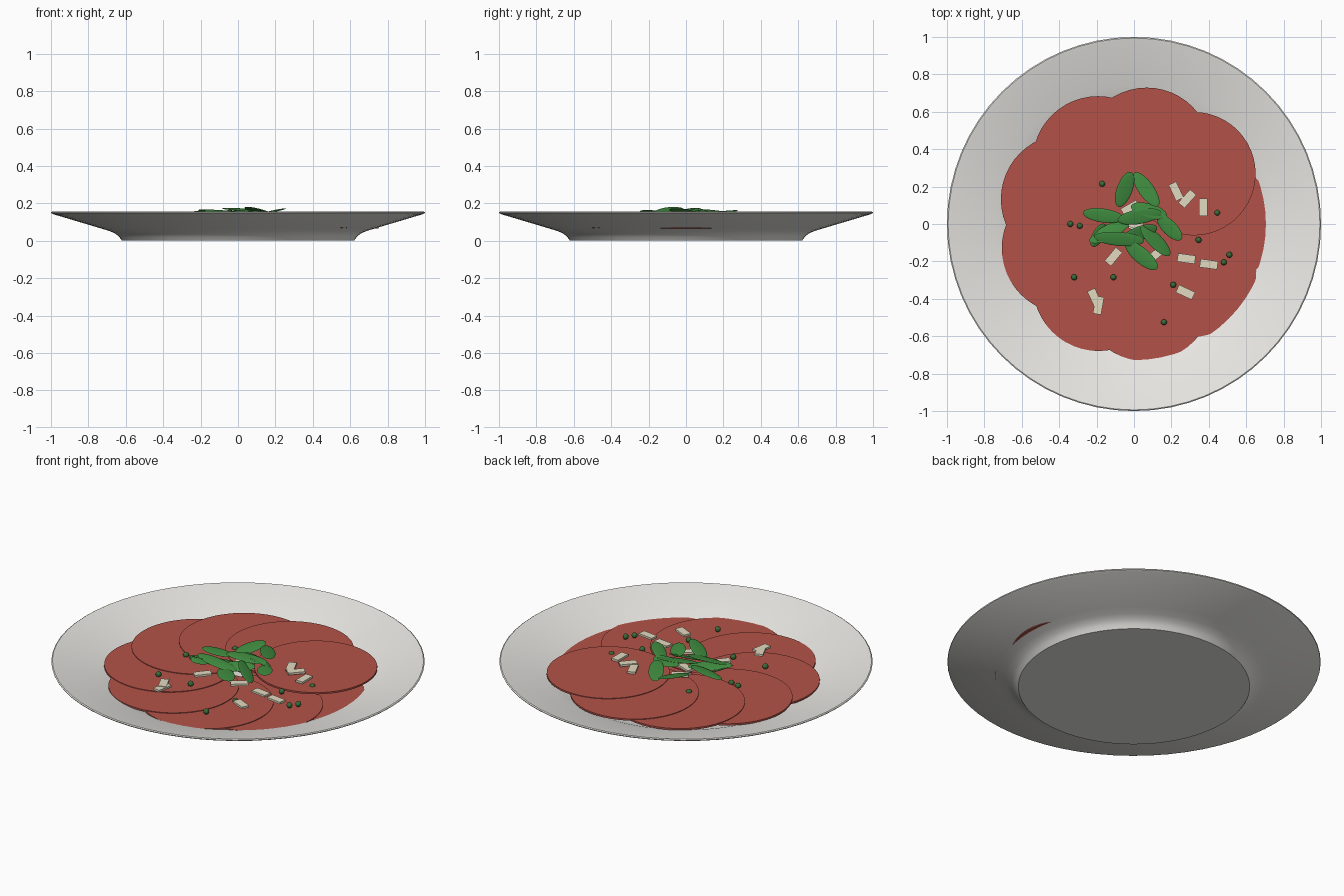
import bpy, bmesh
from math import radians, cos, sin, pi
from mathutils import Matrix, Vector, Euler

if "Cube" in bpy.data.objects:
    bpy.data.objects.remove(bpy.data.objects["Cube"])


def mat(name, rgb):
    m = bpy.data.materials.new(name)
    m.diffuse_color = (*rgb, 1)
    m.use_nodes = True
    m.node_tree.nodes["Principled BSDF"].inputs["Base Color"].default_value = m.diffuse_color
    return m


CERAMIC = mat("ceramic", (0.82, 0.81, 0.78))
MEAT = mat("meat", (0.45, 0.085, 0.065))
LEAF = mat("leaf_green", (0.05, 0.26, 0.05))
CREAM = mat("cheese_cream", (0.76, 0.70, 0.53))
CAPER = mat("caper_green", (0.04, 0.15, 0.04))


def finish(bm, name, material, smooth=True):
    bmesh.ops.recalc_face_normals(bm, faces=bm.faces)
    me = bpy.data.meshes.new(name)
    bm.to_mesh(me)
    bm.free()
    ob = bpy.data.objects.new(name, me)
    bpy.context.collection.objects.link(ob)
    me.materials.append(material)
    if smooth:
        bpy.ops.object.select_all(action='DESELECT')
        ob.select_set(True)
        bpy.context.view_layer.objects.active = ob
        bpy.ops.object.shade_smooth_by_angle(angle=radians(35))
    return ob


def place(loc, rot=(0, 0, 0), scale=(1, 1, 1)):
    r = Euler([radians(a) for a in rot]).to_matrix().to_4x4()
    return Matrix.Translation(loc) @ r @ Matrix.Diagonal((*scale, 1))


# Plate: lathed profile, underside then rim then inside
profile = [(0, 0), (0.62, 0), (0.635, 0.02), (0.655, 0.038), (0.69, 0.053),
           (0.74, 0.068), (0.985, 0.141), (0.998, 0.147), (1.0, 0.152),
           (0.994, 0.156), (0.98, 0.153), (0.745, 0.088), (0.69, 0.070),
           (0.65, 0.053), (0.60, 0.043), (0.54, 0.04), (0, 0.04)]
bm = bmesh.new()
verts = [bm.verts.new((r, 0, z)) for r, z in profile]
edges = [bm.edges.new(p) for p in zip(verts, verts[1:])]
bmesh.ops.spin(bm, geom=verts + edges, cent=(0, 0, 0), axis=(0, 0, 1),
               angle=2 * pi, steps=64)
bmesh.ops.remove_doubles(bm, verts=bm.verts, dist=1e-4)
finish(bm, "plate", CERAMIC)

# Meat slices: a ring of overlapping thin discs, each a little higher
# (distance from centre, radius)
slices = [(0.39, 0.36), (0.39, 0.355), (0.385, 0.355), (0.38, 0.35), (0.38, 0.35),
          (0.385, 0.35), (0.385, 0.35), (0.39, 0.345), (0.418, 0.33)]
for i, (dist, rad) in enumerate(slices):
    a = radians(-40 * i)
    bm = bmesh.new()
    bmesh.ops.create_cone(bm, cap_ends=True, segments=48, radius1=rad, radius2=rad,
                          depth=0.01,
                          matrix=place((dist * cos(a), dist * sin(a), 0.07 + 0.0037 * i)))
    finish(bm, f"meat_slice_{i + 1}", MEAT)

# Salad leaves: flattened ellipsoids (x, y, z, roll, pitch, heading, length, width)
leaves = [
    (-0.05, 0.185, 0.150, 10, -6, 70, 0.20, 0.085),
    (0.065, 0.185, 0.152, -12, -6, -55, 0.22, 0.085),
    (-0.165, 0.045, 0.148, 5, -4, -8, 0.22, 0.075),
    (0.08, 0.07, 0.158, -15, 5, -15, 0.20, 0.08),
    (0.03, 0.04, 0.166, 8, 3, 10, 0.24, 0.08),
    (0.19, -0.02, 0.158, 12, -8, -45, 0.18, 0.08),
    (0.115, -0.09, 0.156, -28, 8, -45, 0.22, 0.085),
    (0.04, -0.17, 0.150, 10, -6, -40, 0.22, 0.085),
    (-0.13, -0.04, 0.146, -15, 5, 27, 0.24, 0.08),
    (-0.08, -0.08, 0.155, 10, 4, -5, 0.27, 0.075),
    (0.03, -0.05, 0.150, 20, -5, 20, 0.20, 0.08),
    (-0.19, -0.06, 0.135, 25, 8, 60, 0.14, 0.07),
]
for i, (x, y, z, rx, ry, rz, ln, wd) in enumerate(leaves):
    bm = bmesh.new()
    bmesh.ops.create_uvsphere(bm, u_segments=20, v_segments=10, radius=0.5,
                              matrix=place((x, y, z), (rx, ry, rz), (ln, wd, 0.009)))
    finish(bm, f"salad_leaf_{i + 1}", LEAF)

# Cheese shavings: thin flat blocks (x, y, heading)
shavings = [(0.225, 0.175, -65), (0.285, 0.135, 48), (0.37, 0.09, 90),
            (-0.11, -0.175, 50), (0.28, -0.185, -8), (0.4, -0.215, -8),
            (0.275, -0.365, -25), (-0.21, -0.395, -65), (-0.19, -0.435, 80),
            (0.12, -0.16, 40), (-0.02, 0.085, 30), (0.0, 0.0, -20)]
for i, (x, y, rz) in enumerate(shavings):
    bm = bmesh.new()
    bmesh.ops.create_cube(bm, size=1, matrix=place((x, y, 0.113 + 0.003 * (i % 2)),
                                                   (0, 0, rz), (0.095, 0.045, 0.012)))
    finish(bm, f"cheese_shaving_{i + 1}", CREAM, smooth=False)

# Capers: small balls
capers = [(-0.17, 0.215), (-0.34, 0), (-0.29, -0.01), (-0.32, -0.285), (-0.11, -0.285),
          (0.345, -0.085), (0.445, 0.06), (0.51, -0.165), (0.48, -0.205),
          (0.21, -0.325), (0.16, -0.525)]
for i, (x, y) in enumerate(capers):
    bm = bmesh.new()
    bmesh.ops.create_uvsphere(bm, u_segments=12, v_segments=8, radius=0.016,
                              matrix=place((x, y, 0.1)))
    finish(bm, f"caper_{i + 1}", CAPER)
